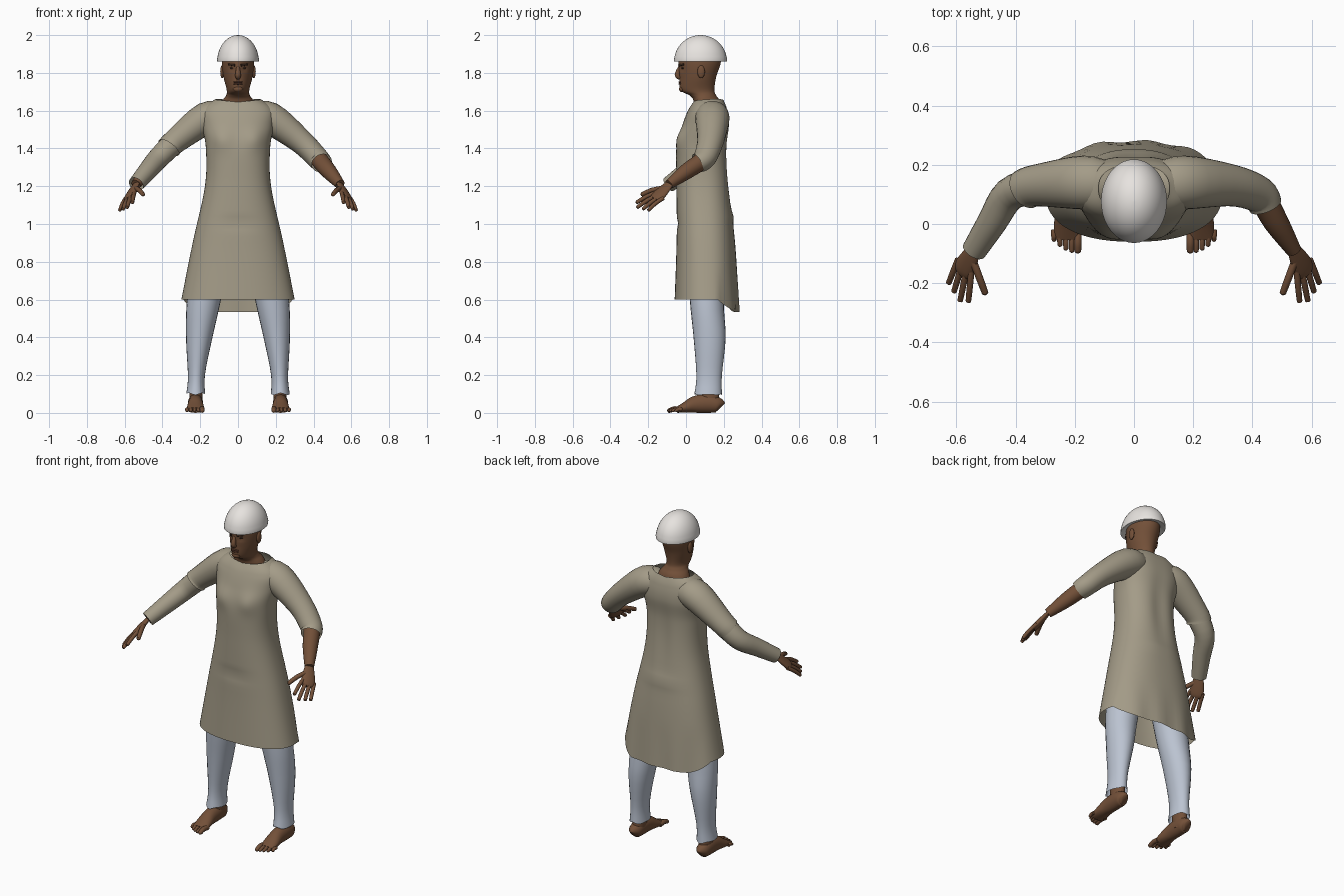
import bpy, bmesh
from math import sin, cos, pi, exp, copysign
from mathutils import Vector

if bpy.data.objects.get("Cube"):
    bpy.data.objects.remove(bpy.data.objects["Cube"])


def material(name, *rgb):
    mat = bpy.data.materials.new(name)
    mat.use_nodes = True
    mat.diffuse_color = (*rgb, 1)
    shader = mat.node_tree.nodes["Principled BSDF"]
    shader.inputs["Base Color"].default_value = (*rgb, 1)
    shader.inputs["Roughness"].default_value = .8
    return mat


SKIN = material("brown skin", .17, .08, .04)
DARK = material("dark brown", .05, .025, .015)
LIP = material("lip brown", .12, .05, .03)
CLOTH = material("khaki cloth", .37, .33, .245)
TROUSER = material("pale blue cloth", .5, .55, .64)
CAP = material("off white cloth", .8, .77, .74)


def finish(name, bm, mat):
    bmesh.ops.recalc_face_normals(bm, faces=bm.faces)
    mesh = bpy.data.meshes.new(name)
    bm.to_mesh(mesh)
    bm.free()
    mesh.materials.append(mat)
    part = bpy.data.objects.new(name, mesh)
    bpy.context.collection.objects.link(part)
    bpy.ops.object.select_all(action="DESELECT")
    part.select_set(True)
    bpy.context.view_layer.objects.active = part
    bpy.ops.object.shade_smooth_by_angle(angle=1)


def smooth_rings(rings, steps):
    """Catmull-Rom interpolation of centres and radii."""
    padded = [rings[0], *rings, rings[-1]]
    result = []
    for start in range(len(rings) - 1):
        for step in range(steps):
            t = step / steps
            result.append([b + t * ((c - a) + t * ((2 * a - 5 * b + 4 * c - d)
                           + t * (3 * b - a - 3 * c + d))) / 2
                           for a, b, c, d in zip(*padded[start:start + 4])])
    return result + [rings[-1]]


def sweep(name, rings, mat, across=None, sides=24, steps=4, power=2,
          bottom=True, top=True, shape=None):
    """Skin over ellipses: level ones, or square to the path when across is given."""
    rings = smooth_rings(rings, steps)
    centres = [Vector(ring[:3]) for ring in rings]
    bm = bmesh.new()
    loops = []
    for i, (centre, ring) in enumerate(zip(centres, rings)):
        u, v = Vector((1, 0, 0)), Vector((0, 1, 0))
        if across:
            along = (centres[min(i + 1, len(rings) - 1)] - centres[max(i - 1, 0)]).normalized()
            u = Vector(across)
            u = (u - along * u.dot(along)).normalized()
            v = along.cross(u)
        loop = []
        for k in range(sides):
            angle = 2 * pi * k / sides
            c, s = (copysign(abs(w) ** (2 / power), w) for w in (cos(angle), sin(angle)))
            point = centre + u * c * ring[3] + v * s * ring[4]
            loop.append(bm.verts.new(shape(point) if shape else point))
        loops.append(loop)
    for low, high in zip(loops, loops[1:]):
        for k in range(sides):
            bm.faces.new((low[k], low[k - 1], high[k - 1], high[k]))
    if bottom:
        bm.faces.new(loops[0])
    if top:
        bm.faces.new(loops[-1])
    finish(name, bm, mat)


def tower(name, rows, mat, x=0, **options):
    """Level sweep from rows of height, half width, front and back."""
    rings = [(x, (front + back) / 2, z, width, (back - front) / 2)
             for z, width, front, back in rows]
    sweep(name, rings, mat, **options)


def limb(name, joints, radii, mat, side=1, flat=1, across=(0, 0, 1), **options):
    """Tube through joints, mirrored by side."""
    rings = [(side * p[0], p[1], p[2], r, r * flat) for p, r in zip(joints, radii)]
    sweep(name, rings, mat, across=(side * across[0], *across[1:]), **options)


def digit(name, base, tip, radius, mat, side):
    """Round-ended finger or toe with a slight arch."""
    middle = base.lerp(tip, .5) + Vector((0, 0, radius / 2))
    end = (tip - base).normalized() * radius
    limb(name, [base, middle, tip - end, tip - end / 3, tip],
         [radius * f for f in (1, 1, .9, .7, .1)], mat, side, sides=10, steps=2)


def ellipsoid(name, centre, size, mat):
    bm = bmesh.new()
    bmesh.ops.create_uvsphere(bm, u_segments=16, v_segments=10, radius=1)
    bmesh.ops.scale(bm, vec=size, verts=bm.verts)
    bmesh.ops.translate(bm, vec=centre, verts=bm.verts)
    finish(name, bm, mat)


def bell(distance, width):
    return exp(-(distance / width) ** 2)


def clamp(value):
    return min(max(value, 0), 1)


# Long tunic: hem lower at the back, soft chest, waist folds, dipped collar
def tunic_shape(p):
    x, y, z = p
    hem = clamp((.8 - z) * 5)
    collar = clamp((z - 1.6) * 20)
    p.z -= hem * .065 * clamp((y - .17) * 12)
    p.z += collar * (abs(x) / 8 + max(y - .1, 0) / 12)
    if y < .05:
        p.y -= .016 * bell(abs(x) - .09, .055) * bell(z - 1.45, .06)
        p.y += .008 * bell(x, .1) * bell(z - 1, .025)
    elif y > .18:
        p.y += hem * sin(x * 40) / 200
        p.y -= .012 * bell(x, .05) * bell(z - 1.3, .2)
        p.y += .008 * bell(x, .12) * bell(z - 1.04, .03)
    return p


tunic_rows = [(.6, .3, -.06, .28), (.9, .24, -.05, .26), (1.2, .175, -.05, .23),
              (1.4, .17, -.05, .22), (1.52, .19, -.02, .23), (1.6, .19, .01, .22),
              (1.645, .12, .04, .2)]
tower("tunic", tunic_rows, CLOTH, sides=64, steps=9, power=2.35,
      bottom=False, top=False, shape=tunic_shape)

# Sleeves: short on the left, short over long on the right
INNER, SHOULDER = Vector((.08, .13, 1.57)), Vector((.17, .14, 1.56))
UPPER_ARM, ELBOW, WRIST = Vector((.33, .13, 1.44)), Vector((.42, .1, 1.35)), Vector((.54, -.09, 1.21))
limb("left_sleeve", [INNER, SHOULDER, UPPER_ARM, ELBOW, ELBOW.lerp(WRIST, .2)],
     (.07, .085, .066, .058, .053), CLOTH, flat=1.07, top=False)
limb("right_short_sleeve", [INNER, SHOULDER, UPPER_ARM, UPPER_ARM.lerp(ELBOW, .4)],
     (.07, .085, .066, .065), CLOTH, -1, flat=1.07, top=False)
limb("right_long_sleeve", [UPPER_ARM, ELBOW, ELBOW.lerp(WRIST, .5), WRIST],
     (.062, .057, .05, .042), CLOTH, -1, top=False)

KNUCKLE, LAST_KNUCKLE = Vector((.55, -.17, 1.16)), Vector((.6, -.135, 1.125))
foot_rows = [(.185, .015, .03), (.17, .035, .04), (.12, .04, .05), (.05, .04, .045),
             (0, .045, .03), (-.05, .045, .015)]
leg_rows = [(.1, .05, .045, .19), (.2, .045, .055, .19), (.4, .07, .04, .21),
            (.6, .09, .02, .2), (.9, .1, 0, .22)]

for tag, side in (("left", 1), ("right", -1)):
    # Forearm and hand
    limb(tag + "_forearm", [UPPER_ARM, ELBOW, ELBOW.lerp(WRIST, .5), WRIST],
         (.045, .046, .042, .026), SKIN, side)
    palm_end = KNUCKLE.lerp(LAST_KNUCKLE, .5)
    limb(tag + "_palm", [WRIST, WRIST.lerp(palm_end, .5), palm_end, palm_end.lerp(WRIST, -.2)],
         (.026, .036, .04, .03), SKIN, side, flat=.45, across=LAST_KNUCKLE - KNUCKLE)
    for i, label in enumerate(("index", "middle", "ring", "little")):
        base = KNUCKLE.lerp(LAST_KNUCKLE, i / 3)
        heading = Vector((.1 + i / 10, -1, -.5 - i / 10)).normalized()
        reach = .13 - abs(i - 1) / 60
        digit(f"{tag}_{label}_finger", base - heading * .02, base + heading * reach * .95, .011, SKIN, side)
    digit(tag + "_thumb", WRIST.lerp(KNUCKLE, .4), Vector((.5, -.24, 1.155)), .013, SKIN, side)

    # Trouser leg leaning inwards, with a wavy ankle hem
    def leg_shape(p):
        p.z += sin(p.x * 90) * clamp(2 - p.z * 15) / 100
        p.x -= side * p.z ** 2 / 8
        return p

    tower(tag + "_trouser_leg", leg_rows, TROUSER, side * .225, bottom=False, shape=leg_shape)

    # Bare foot
    tower(tag + "_ankle", [(.03, .035, .08, .18), (.16, .035, .07, .17)], SKIN, side * .222)
    sweep(tag + "_foot", [(side * .225, y, height, width, height) for y, width, height in foot_rows],
          SKIN, across=(1, 0, 0))
    for i in range(5):
        base = Vector((.19 + i / 50, -.02, .017))
        tip = base + Vector((0, i * i / 400 - .08, -.005))
        digit(f"{tag}_toe_{i + 1}", base, tip, .01 if i else .014, SKIN, side)

    # Ear, eye and brow
    ellipsoid(tag + "_ear", (side * .084, .08, 1.806), (.01, .02, .034), SKIN)
    ellipsoid(tag + "_eye", (side * .03, -.016, 1.825), (.013, .008, .006), DARK)
    limb(tag + "_brow", [(.015, -.037, 1.84), (.05, -.012, 1.845)], (.006, .005), DARK, side, sides=8)


# Head and neck: the face narrows towards the front and hollows at the eyes
def face_shape(p):
    if p.z > 1.68:
        p.x *= 1 - .16 * clamp((.06 - p.y) * 11)
    if p.y < .03:
        p.y += .01 * bell(abs(p.x) - .033, .016) * bell(p.z - 1.825, .014)
    return p


head_rows = [(1.58, .12, .04, .2), (1.65, .085, .04, .18), (1.68, .063, .02, .16),
             (1.71, .06, -.03, .15), (1.78, .077, -.035, .16), (1.86, .085, -.04, .185),
             (1.92, .07, -.02, .17)]
tower("head", head_rows, SKIN, sides=48, steps=6, shape=face_shape)
limb("nose", [(0, -.03, 1.84), (0, -.045, 1.79), (0, -.03, 1.775)], (.007, .015, .012), SKIN,
     across=(1, 0, 0))
for name, z in (("upper_lip", 1.751), ("lower_lip", 1.742)):
    ellipsoid(name, (0, -.031, z), (.025, .009, .0055), LIP)
ellipsoid("chin", (0, -.02, 1.715), (.026, .017, .017), SKIN)

# Round cap: half an ellipsoid with a turned-in rim
cap_rows = [(1.87, .08, -.03, .18)]
for i in range(9):
    angle = i / 8 * pi / 2
    spread = max(cos(angle), .01)
    cap_rows.append((1.86 + .14 * sin(angle), .11 * spread, .077 - .14 * spread, .077 + .14 * spread))
tower("cap", cap_rows, CAP, sides=40, steps=2, bottom=False)
